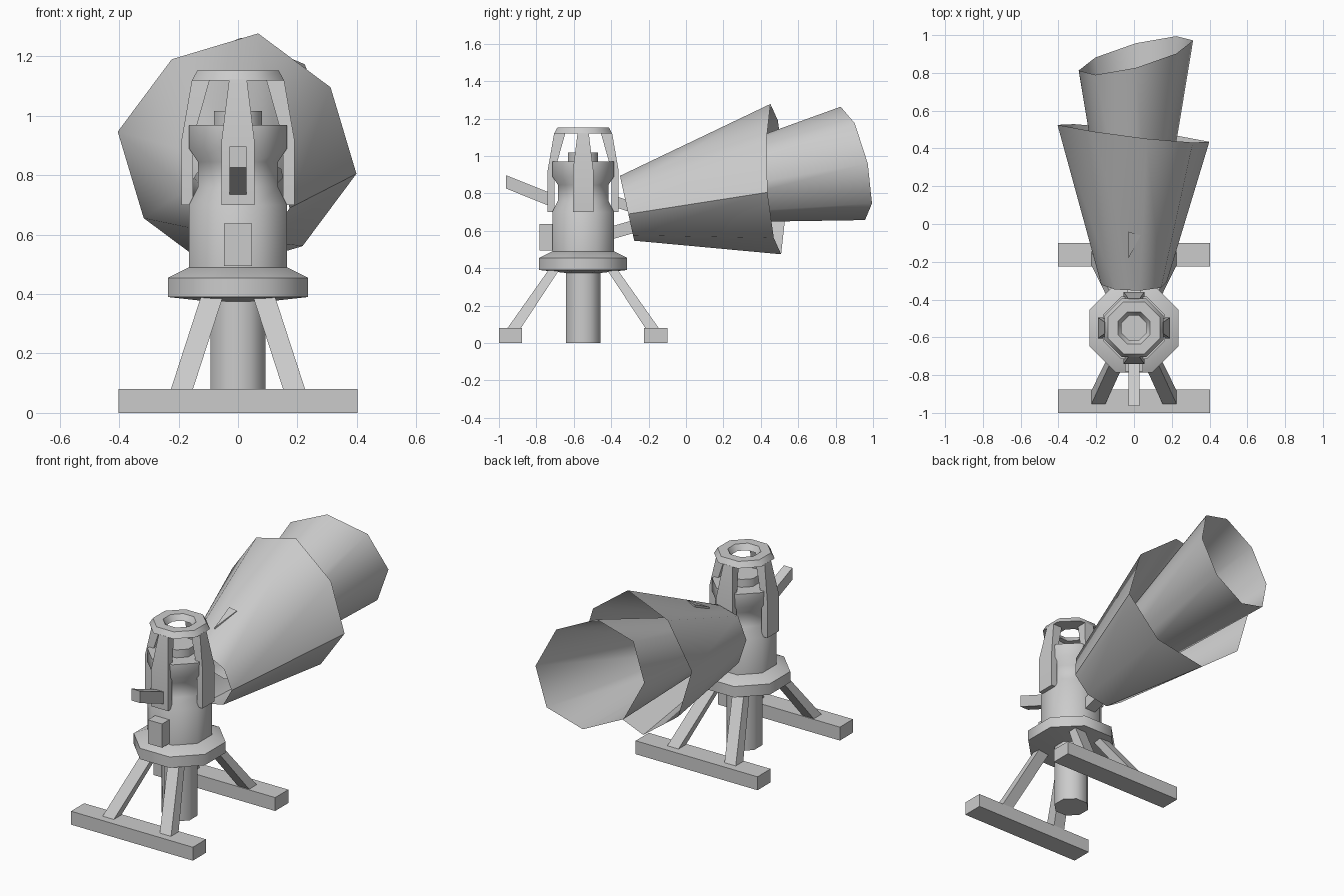
import bpy
import bmesh
from math import cos, sin, pi, radians
from mathutils import Vector, Matrix

cube = bpy.data.objects.get("Cube")
if cube:
    bpy.data.objects.remove(cube, do_unlink=True)

COLUMN_Y = -0.55

grey = bpy.data.materials.new("plain grey")
grey.use_nodes = True
grey.diffuse_color = (0.6, 0.6, 0.6, 1)
grey.node_tree.nodes["Principled BSDF"].inputs["Base Color"].default_value = (0.6, 0.6, 0.6, 1)


def loft(name, rings, caps=True, closed=False, smooth=None, matrix=None):
    """Skin a list of equal-sized vertex rings."""
    bm = bmesh.new()
    rows = [[bm.verts.new(p) for p in ring] for ring in rings]
    pairs = list(zip(rows, rows[1:]))
    if closed:
        pairs.append((rows[-1], rows[0]))
    for a, b in pairs:
        n = len(a)
        for i in range(n):
            j = (i + 1) % n
            bm.faces.new((a[i], a[j], b[j], b[i]))
    if caps and not closed:
        bm.faces.new(rows[0])
        bm.faces.new(rows[-1])
    bmesh.ops.recalc_face_normals(bm, faces=bm.faces)
    if matrix:
        bm.transform(matrix)
    for f in bm.faces:
        f.smooth = smooth is not None
    mesh = bpy.data.meshes.new(name)
    bm.to_mesh(mesh)
    bm.free()
    if smooth is not None:
        mesh.set_sharp_from_angle(angle=radians(smooth))
    mesh.materials.append(grey)
    obj = bpy.data.objects.new(name, mesh)
    bpy.context.collection.objects.link(obj)
    return obj


def octagon(apothem, z):
    r = apothem / cos(pi / 8)
    return [(r * cos(pi / 8 + k * pi / 4), COLUMN_Y + r * sin(pi / 8 + k * pi / 4), z)
            for k in range(8)]


def turned(name, profile, closed=False):
    return loft(name, [octagon(r, z) for r, z in profile], closed=closed, smooth=50)


def rect(x, y, z, hx, hy):
    return [(x - hx, y - hy, z), (x + hx, y - hy, z), (x + hx, y + hy, z), (x - hx, y + hy, z)]


def upright(x, y0, y1, z0, z1):
    """Rectangle across the y axis direction given as two end heights."""
    return [(-x, y0, z0), (x, y0, z0), (x, y1, z1), (-x, y1, z1)]


def horn_ring(centre, radius, phase, lean_x, lean_z, wobble=0.0):
    """Octagon facing y, sheared by the two lean factors."""
    ring = []
    for k in range(8):
        a = radians(phase + 45 * k)
        r = radius + wobble * (-1) ** k
        x, z = r * cos(a), r * sin(a)
        ring.append(Vector(centre) + Vector((x, lean_x * x + lean_z * z, z)))
    return ring


# Central column
turned("centre_post", [(0.092, 0), (0.092, 0.39)])
turned("collar", [(0.1, 0.375), (0.235, 0.39), (0.235, 0.455), (0.165, 0.49)])
turned("body", [(0.165, 0.48), (0.165, 0.70), (0.135, 0.76), (0.135, 0.845),
                (0.165, 0.89), (0.165, 0.97)])
turned("body_cap", [(0.08, 0.96), (0.08, 1.017)])
turned("top_ring", [(0.155, 1.12), (0.137, 1.153), (0.085, 1.153), (0.065, 1.12)], closed=True)

# Four arms holding the top ring
arm_rows = [(0.70, 0.152, 0.19, 0.055), (0.92, 0.152, 0.19, 0.055), (1.122, 0.095, 0.155, 0.03)]
for k, side in enumerate(("left", "back", "right", "front")):
    turn = Matrix.Translation((0, COLUMN_Y, 0)) @ Matrix.Rotation(k * pi / 2, 4, "Z")
    loft(side + "_cage_arm",
         [rect((i + o) / 2, 0, z, (o - i) / 2, w) for z, i, o, w in arm_rows],
         smooth=30, matrix=turn)

# Front handle and control box
loft("handle", [upright(0.028, -0.963, -0.963, 0.826, 0.897),
                upright(0.028, -0.72, -0.72, 0.728, 0.80)])
loft("control_box", [rect(0, -0.745, z, 0.047, 0.037) for z in (0.495, 0.637)])

# Skids and splayed legs
for end, s in (("front", -1), ("back", 1)):
    skid_y = COLUMN_Y + s * 0.388
    loft(end + "_skid", [rect(0, skid_y, z, 0.402, 0.062) for z in (0, 0.08)])
    for side, m in (("left", 1), ("right", -1)):
        loft(end + "_" + side + "_leg",
             [rect(m * 0.192, COLUMN_Y + s * 0.375, 0.07, 0.037, 0.036),
              rect(m * 0.085, COLUMN_Y + s * 0.15, 0.40, 0.037, 0.028)])

# Two nested open horns
loft("outer_horn", [horn_ring((0, -0.315, 0.72), 0.176, -10, 0, -0.22),
                    horn_ring((-0.003, 0.48, 0.876), 0.396, -10, -0.12, -0.05, 0.012)],
     caps=False, smooth=50)
loft("inner_horn", [horn_ring((0, -0.15, 0.77), 0.13, 0, 0.1, -0.2),
                    horn_ring((0.01, 0.892, 0.96), 0.303, 0, 0.263, -0.215)],
     caps=False, smooth=50)

# Small fin on the outer horn
fin = [(-0.03, -0.04, 1.03), (0.035, -0.06, 1.034), (-0.028, -0.18, 0.963)]
loft("horn_fin", [fin, [(x, y, z - 0.03) for x, y, z in fin]])

# Brackets between body and horn
loft("lower_bracket", [upright(0.035, -0.41, -0.41, 0.55, 0.62),
                       upright(0.035, -0.27, -0.27, 0.59, 0.66)])
loft("upper_bracket", [upright(0.035, -0.39, -0.39, 0.73, 0.79),
                       upright(0.035, -0.30, -0.30, 0.70, 0.76)])
